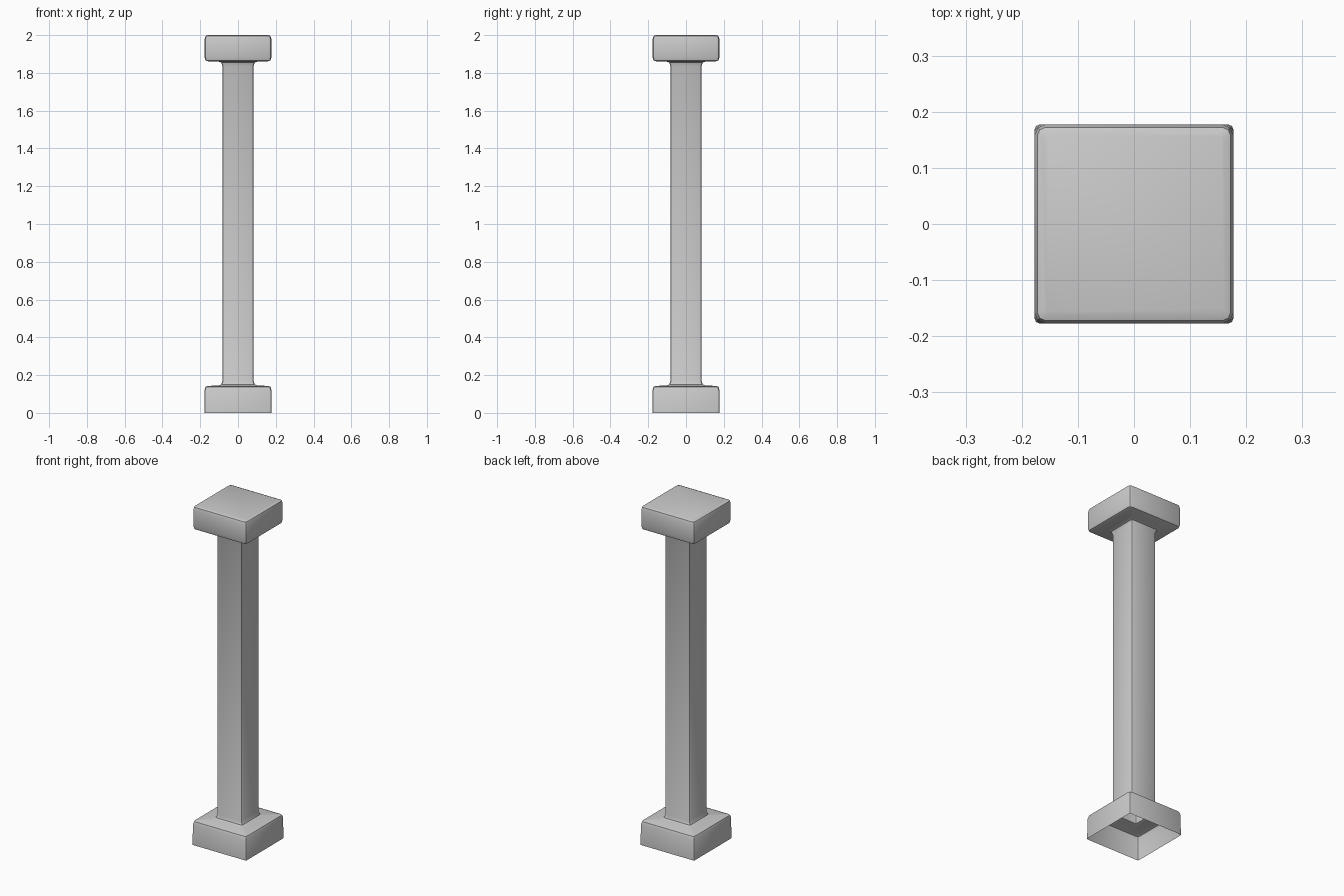
import bpy, bmesh

if "Cube" in bpy.data.objects:
    bpy.data.objects.remove(bpy.data.objects["Cube"])

# Square profile, bottom to top: (half width, corner radius, height)
PROFILE = [
    (0.177, 0.008, 0.0), (0.177, 0.012, 0.122), (0.172, 0.014, 0.138), (0.158, 0.01, 0.143),  # base block
    (0.103, 0.01, 0.145), (0.088, 0.01, 0.151), (0.082, 0.01, 0.170),                         # lower fillet
    (0.082, 0.01, 1.835), (0.088, 0.01, 1.854), (0.103, 0.01, 1.860),                         # upper fillet
    (0.158, 0.01, 1.861), (0.172, 0.014, 1.866), (0.177, 0.018, 1.882),                       # cap underside
    (0.177, 0.018, 1.979), (0.172, 0.014, 1.995), (0.160, 0.01, 2.0),                         # cap top
]


def ring(bm, h, r, z):
    """Square loop with two-segment rounded corners."""
    corner = [(h, h - r), (h - 0.3 * r, h - 0.3 * r), (h - r, h)]
    verts = []
    for _ in range(4):
        verts += [bm.verts.new((x, y, z)) for x, y in corner]
        corner = [(-y, x) for x, y in corner]
    return verts


# Hollow pillar shell, open underneath and closed on top
bm = bmesh.new()
rings = [ring(bm, *p) for p in PROFILE]
for a, b in zip(rings, rings[1:]):
    n = len(a)
    for i in range(n):
        j = (i + 1) % n
        bm.faces.new((a[i], a[j], b[j], b[i]))
bm.faces.new(rings[-1])

mesh = bpy.data.meshes.new("pillar")
bm.to_mesh(mesh)
bm.free()
pillar = bpy.data.objects.new("pillar", mesh)
bpy.context.collection.objects.link(pillar)
bpy.context.view_layer.objects.active = pillar
pillar.select_set(True)
bpy.ops.object.shade_smooth_by_angle(angle=0.6)
